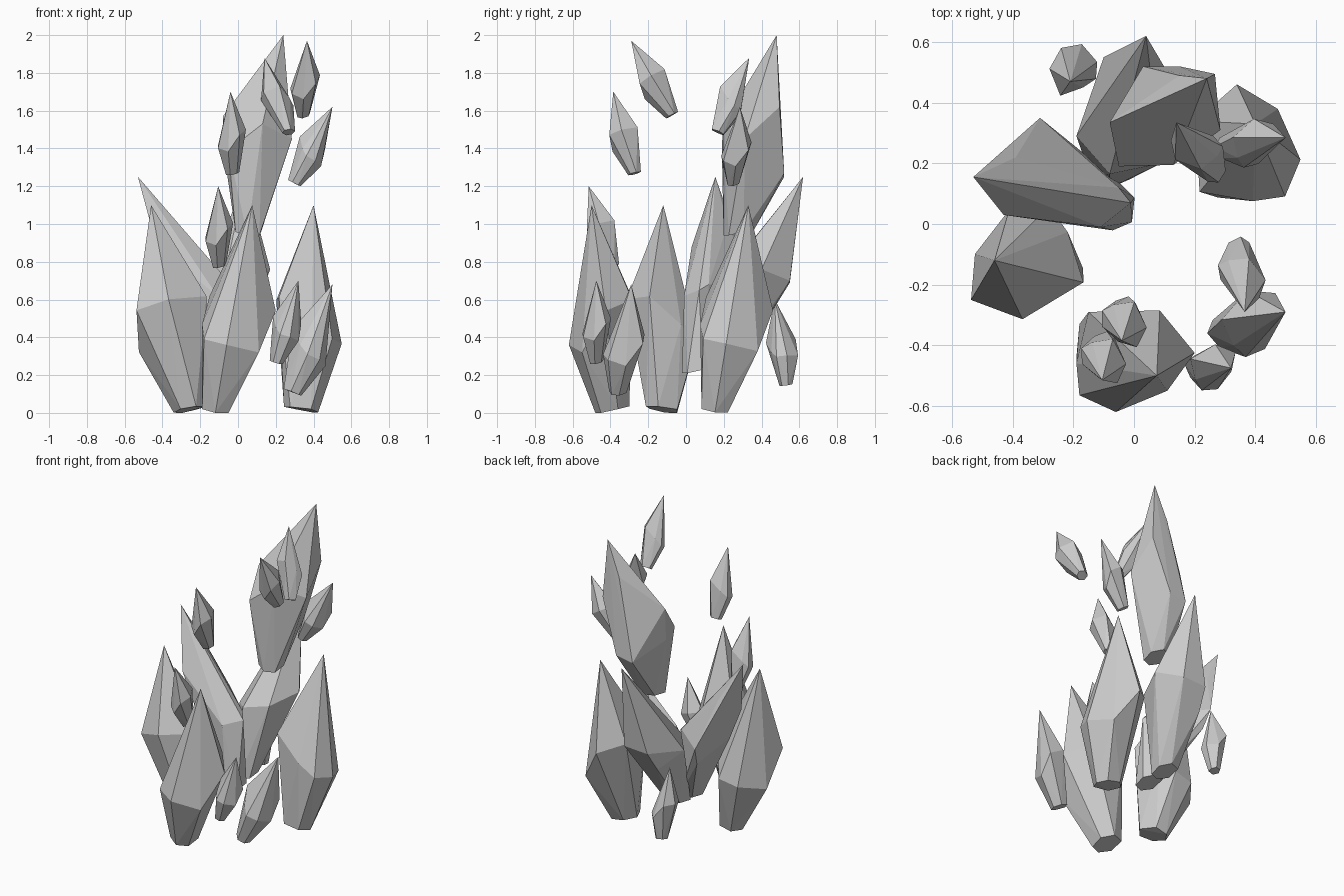
import bpy, bmesh, math
from mathutils import Vector, Matrix

# Master shard: small base ring, wide irregular girdle, leaning tip
TIP = Vector((0.195, -0.11, 1.10))
BASE = [(-0.07, -0.05, 0.02), (0.0, -0.09, 0.0), (0.07, -0.06, 0.0),
        (0.08, 0.03, 0.02), (0.02, 0.09, 0.035), (-0.06, 0.06, 0.035)]
GIRDLE = [(-0.06, -0.175, 0.39), (0.06, -0.23, 0.36), (0.23, -0.16, 0.32),
          (0.32, -0.035, 0.54), (0.205, 0.105, 0.60), (-0.03, 0.10, 0.62),
          (-0.07, -0.07, 0.47)]


def faceted_mesh(name, points):
    """Flat-faced convex crystal around the given points."""
    bm = bmesh.new()
    for p in points:
        bm.verts.new(p)
    bmesh.ops.convex_hull(bm, input=bm.verts[:])
    bmesh.ops.dissolve_limit(bm, angle_limit=math.radians(3),
                             verts=bm.verts[:], edges=bm.edges[:])
    bmesh.ops.recalc_face_normals(bm, faces=bm.faces[:])
    me = bpy.data.meshes.new(name)
    bm.to_mesh(me)
    bm.free()
    return me


def add(name, mesh):
    ob = bpy.data.objects.new(name, mesh)
    bpy.context.collection.objects.link(ob)
    return ob


shard = faceted_mesh("crystal", BASE + GIRDLE + [TIP])


def crystal(name, base, tip, spin=None):
    """Place the shard with its foot at base and its point at tip."""
    base, axis = Vector(base), Vector(tip) - Vector(base)
    if spin is None:  # lean in the shard's natural direction
        spin = math.degrees(math.atan2(axis.y, axis.x)) + 29
    turn = Matrix.Rotation(math.radians(spin), 4, 'Z')
    tilt = (turn @ TIP).rotation_difference(axis).to_matrix().to_4x4()
    add(name, shard).matrix_world = (Matrix.Translation(base) @ tilt @ turn
                                     @ Matrix.Scale(axis.length / TIP.length, 4))


def leaning_crystal(name, base, tip, girdle):
    """Strongly leaning crystal with its own girdle."""
    foot = [Vector(base) + 0.9 * Vector(p) for p in BASE]
    add(name, faceted_mesh(name, foot + girdle + [tip]))


# Upright large crystals
crystal("front_crystal", (-0.12, -0.39, 0), (0.075, -0.50, 1.10), 0)
crystal("right_crystal", (0.335, 0.15, 0), (0.40, 0.33, 1.10), 92)
crystal("left_crystal", (-0.25, -0.125, 0), (-0.46, -0.12, 1.10), -150)

# Leaning large crystals
leaning_crystal("leaning_left_crystal", (-0.07, 0.06, 0.21), (-0.53, 0.155, 1.25),
                [(-0.31, 0.35, 0.70), (-0.43, 0.03, 0.88), (-0.11, -0.01, 0.62),
                 (-0.01, 0.07, 0.65), (-0.05, 0.12, 0.68), (-0.39, 0.22, 1.0),
                 (-0.36, 0.05, 0.68), (-0.29, 0.30, 0.58)])
leaning_crystal("leaning_back_crystal", (-0.08, 0.20, 0.23), (0.04, 0.62, 1.25),
                [(0.07, 0.55, 0.70), (-0.10, 0.55, 0.69), (-0.19, 0.29, 0.64),
                 (-0.08, 0.165, 0.68), (0.09, 0.20, 0.72), (0.17, 0.40, 0.76),
                 (-0.12, 0.47, 0.56)])
leaning_crystal("top_crystal", (0.05, 0.28, 0.94), (0.24, 0.48, 2.0),
                [(0.267, 0.495, 1.62), (0.15, 0.52, 1.27), (0.03, 0.52, 1.25),
                 (0.285, 0.31, 1.45), (0.13, 0.195, 1.53), (-0.05, 0.19, 1.39),
                 (-0.08, 0.335, 1.57), (0.15, 0.49, 1.78), (-0.07, 0.31, 1.35)])

# Small floating shards
SMALL = [((-0.10, -0.385, 0.77), (-0.105, -0.515, 1.20)),
         ((-0.03, -0.27, 1.26), (-0.04, -0.385, 1.70)),
         ((0.345, -0.07, 1.57), (0.365, -0.29, 1.97)),
         ((0.295, 0.25, 1.21), (0.50, 0.285, 1.62)),
         ((0.27, 0.165, 1.48), (0.14, 0.335, 1.88)),
         ((0.20, -0.475, 0.26), (0.32, -0.475, 0.70)),
         ((0.285, -0.36, 0.10), (0.50, -0.29, 0.68)),
         ((-0.19, 0.53, 0.14), (-0.21, 0.47, 0.60), 110)]
for i, args in enumerate(SMALL):
    crystal(f"small_shard_{i + 1}", *args)
